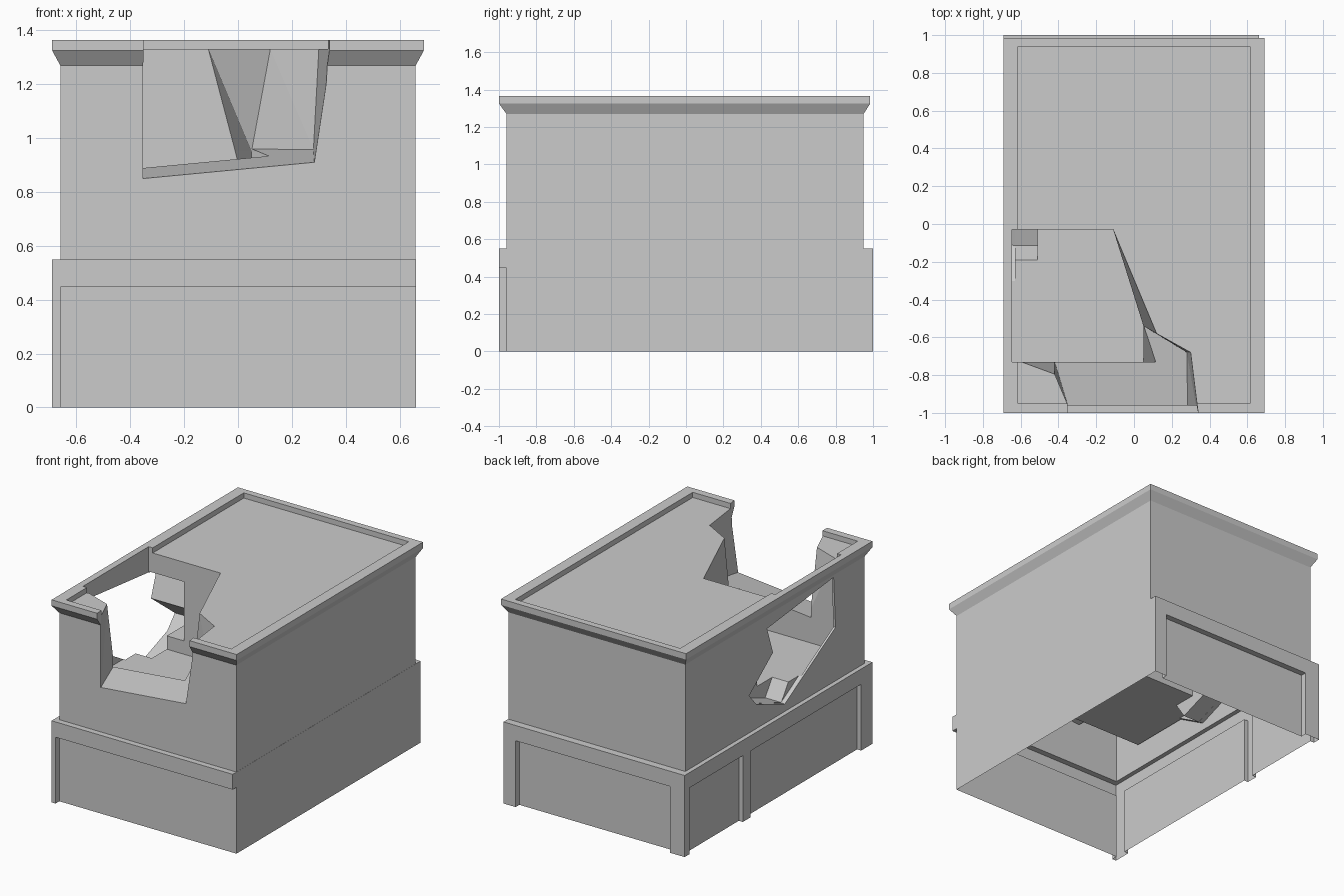
import bpy, bmesh

if "Cube" in bpy.data.objects:
    bpy.data.objects.remove(bpy.data.objects["Cube"])


def loft(name, rings):
    """Closed solid through rings of equal point count, ends capped."""
    bm = bmesh.new()
    loops = [[bm.verts.new(p) for p in r] for r in rings]
    n = len(loops[0])
    for a, b in zip(loops, loops[1:]):
        for i in range(n):
            bm.faces.new((a[i], a[(i + 1) % n], b[(i + 1) % n], b[i]))
    bm.faces.new(loops[0][::-1])
    bm.faces.new(loops[-1])
    bmesh.ops.triangulate(bm, faces=[f for f in bm.faces if len(f.verts) > 3])
    bmesh.ops.recalc_face_normals(bm, faces=bm.faces)
    me = bpy.data.meshes.new(name)
    bm.to_mesh(me)
    bm.free()
    ob = bpy.data.objects.new(name, me)
    bpy.context.collection.objects.link(ob)
    return ob


def rect(x0, x1, y0, y1, z):
    return [(x0, y0, z), (x1, y0, z), (x1, y1, z), (x0, y1, z)]


def box(name, x0, x1, y0, y1, z0, z1):
    return loft(name, [rect(x0, x1, y0, y1, z0), rect(x0, x1, y0, y1, z1)])


def level(z, pts):
    return [(x, y, z) for x, y in pts]


def side_prism(name, x0, x1, pts):
    return loft(name, [[(x, y, z) for y, z in pts] for x in (x0, x1)])


def cut(target, cutter):
    cutter.hide_render = True
    m = target.modifiers.new("cut", 'BOOLEAN')
    m.operation, m.solver, m.object = 'DIFFERENCE', 'EXACT', cutter
    dg = bpy.context.evaluated_depsgraph_get()
    me = bpy.data.meshes.new_from_object(target.evaluated_get(dg))
    target.modifiers.clear()
    target.data = me
    bpy.data.objects.remove(cutter)


# Building: plinth, walls, flared cornice, parapet and sunken roof
building = loft("ruined_building", [
    rect(-.69, .661, -1, 1, 0), rect(-.69, .661, -1, 1, .55),
    rect(-.66, .66, -.96, .95, .55), rect(-.66, .66, -.96, .95, 1.27),
    rect(-.69, .69, -1, .985, 1.325), rect(-.69, .69, -1, .985, 1.365),
    rect(-.615, .615, -.95, .94, 1.365), rect(-.615, .615, -.95, .94, 1.33)])

# Recessed plinth panels: front, back, two on the left
for args in [(-.66, 1, -2, -.96), (-.58, .57, .96, 2),
             (-2, -.66, .38, .95), (-2, -.66, -.88, .30)]:
    cut(building, box("panel_cutter", *args, -1, .447))

# Blasted room, open through the roof
low = [(-.645, -.03), (.05, -.03), (.05, -.54), (.05, -.73), (-.645, -.73)]
mid = [(-.645, -.03), (-.01, -.03), (.05, -.54), (.12, -.73), (-.645, -.73)]
top = [(-.645, -.03), (-.11, -.03), (.12, -.58), (.12, -.73), (-.645, -.73)]
cut(building, loft("room_cutter", [level(.71, low), level(.95, mid),
                                   level(1.33, top), level(1.5, top)]))

# Broken front wall with a sloping sill
sill = [(-.35, -1.1), (.285, -1.1), (.28, -.68), (.05, -.54),
        (-.2, -.5), (-.42, -.72), (-.42, -.73)]
gap = [(-.35, -1.1), (.352, -1.1), (.30, -.68), (.12, -.58),
       (-.2, -.5), (-.61, -.725), (-.42, -.795)]
sill[6:6] = []
# extra point keeps the jamb vertical at the wall face
sill.append((-.352, -.955))
gap.append((-.352, -.955))
cut(building, loft("front_cutter", [
    [(x, y, .85 + .095 * (x + .35) + .17 * (y + .96)) for x, y in sill],
    level(1.33, gap), level(1.5, gap)]))

# Jagged hole in the left wall, cavity behind the room, pit in the floor
cut(building, side_prism("left_hole_cutter", -.8, -.63, [
    (-.63, 1.255), (.08, 1.18), (.016, .995), (.27, .80), (.19, .71),
    (-.11, .60), (-.65, .91)]))
cut(building, side_prism("cavity_cutter", -.64, -.38, [
    (-.1, 1.21), (.08, 1.18), (.016, .995), (.27, .80), (-.1, .80)]))
cut(building, side_prism("pit_cutter", -.64, -.51, [
    (-.1, .85), (.1, .85), (.27, .80), (.19, .71), (-.115, .60), (-.19, .71),
    (-.19, .75)]))

# Shell is open underneath
bm = bmesh.new()
bm.from_mesh(building.data)
bmesh.ops.delete(bm, geom=[f for f in bm.faces
                           if all(abs(v.co.z) < 1e-4 for v in f.verts)],
                 context='FACES')
bmesh.ops.dissolve_limit(bm, angle_limit=.01, verts=bm.verts, edges=bm.edges)
bm.to_mesh(building.data)
bm.free()
